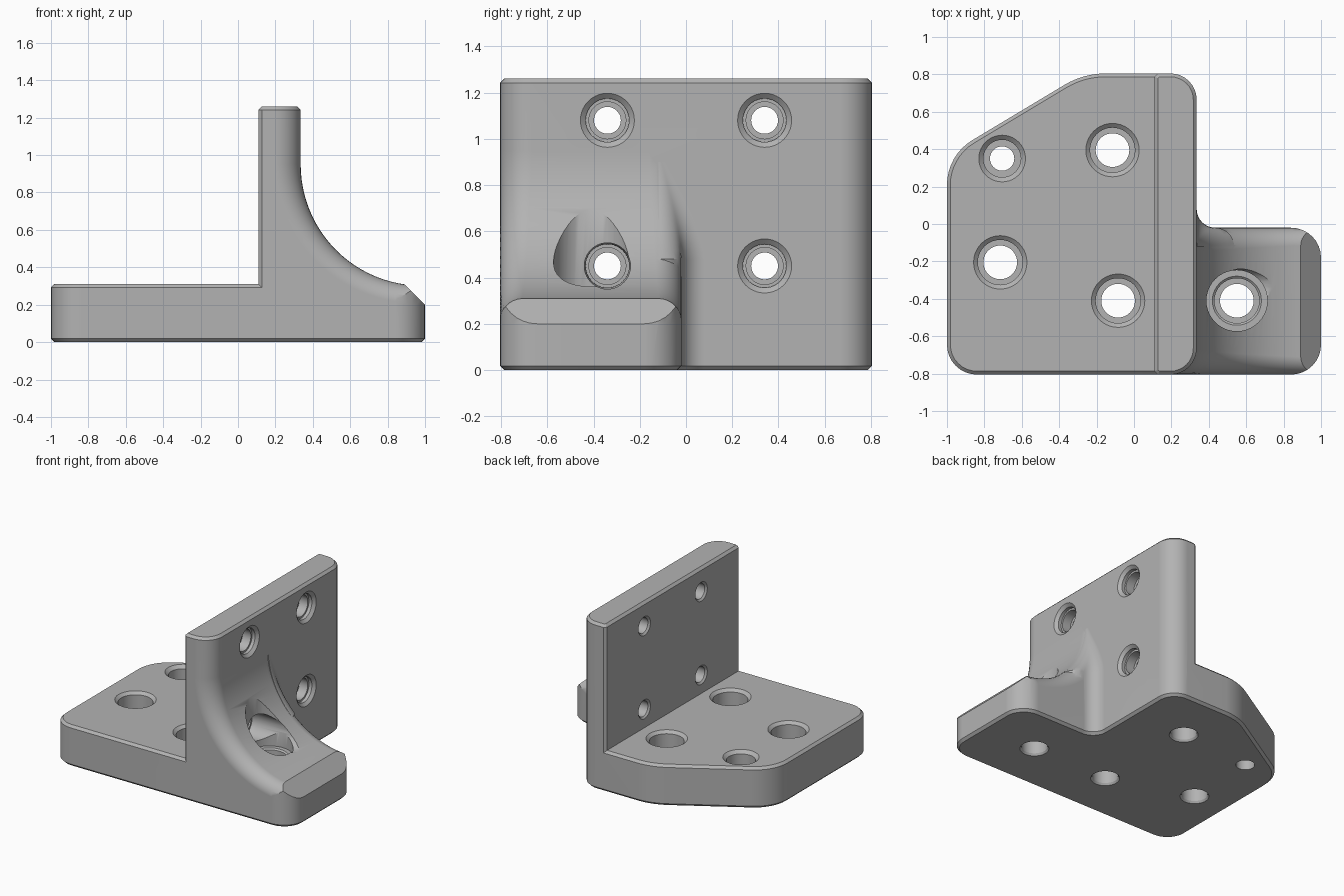
import bpy
import bmesh
from math import sin, cos, pi, acos, sqrt
from mathutils import Vector, Matrix

if "Cube" in bpy.data.objects:
    bpy.data.objects.remove(bpy.data.objects["Cube"])

SEG = 8
FRONT, BACK, STEP = -0.805, 0.805, -0.02   # y of front, back and foot side
FACE = 0.335                               # x of the wall's outer face
CX, CZ, R = 0.983, 0.95, 0.648             # concave sweep of the gusset
CHAMFER = 0.018

metal = bpy.data.materials.new("plain grey metal")
metal.use_nodes = True
grey = (0.45, 0.45, 0.45, 1)
metal.diffuse_color = grey
metal.node_tree.nodes["Principled BSDF"].inputs["Base Color"].default_value = grey


def loft(name, rings):
    """Closed solid through rings with equal point counts."""
    bm = bmesh.new()
    loops = [[bm.verts.new(p) for p in ring] for ring in rings]
    n = len(loops[0])
    for a, b in zip(loops, loops[1:]):
        for i in range(n):
            j = (i + 1) % n
            bm.faces.new((a[i], a[j], b[j], b[i]))
    bm.faces.new(loops[0])
    bm.faces.new(loops[-1])
    bmesh.ops.recalc_face_normals(bm, faces=bm.faces)
    mesh = bpy.data.meshes.new(name)
    bm.to_mesh(mesh)
    bm.free()
    obj = bpy.data.objects.new(name, mesh)
    bpy.context.collection.objects.link(obj)
    mesh.materials.append(metal)
    return obj


def rounded(corners):
    """Outline from (x, y, radius) corners, counter-clockwise."""
    pts = [Vector(c[:2]) for c in corners]
    out = []
    for i, (p, c) in enumerate(zip(pts, corners)):
        r = c[2]
        if r == 0:
            out.append(p)
            continue
        a = (pts[i - 1] - p).normalized()
        b = (pts[(i + 1) % len(pts)] - p).normalized()
        half = acos(a.dot(b)) / 2
        centre = p + (a + b).normalized() * (r / sin(half))
        start = p + a * (r * cos(half) / sin(half)) - centre
        turn = (pi - 2 * half) * (1 if b.x * a.y - b.y * a.x > 0 else -1)
        for k in range(SEG + 1):
            out.append(centre + Matrix.Rotation(turn * k / SEG, 2) @ start)
    return out


def inset(outline, d):
    out = []
    for i, p in enumerate(outline):
        e = (p - outline[i - 1]).normalized()
        f = (outline[(i + 1) % len(outline)] - p).normalized()
        m, n = Vector((e.y, -e.x)), Vector((f.y, -f.x))
        out.append(p - (m + n) * (d / (1 + m.dot(n))))
    return out


def prism(name, outline, layers):
    """Stack an outline at (height, inset) layers."""
    return loft(name, [[(p.x, p.y, z) for p in inset(outline, d)] for z, d in layers])


def combine(target, tool, operation):
    mod = target.modifiers.new(tool.name, 'BOOLEAN')
    mod.operation, mod.solver, mod.object = operation, 'EXACT', tool
    graph = bpy.context.evaluated_depsgraph_get()
    mesh = bpy.data.meshes.new_from_object(target.evaluated_get(graph))
    target.modifiers.clear()
    target.data = mesh
    bpy.data.objects.remove(tool)


def drill(profile, centre, axis):
    """Cut a hole given as (position along axis, radius) steps."""
    rings = []
    for h, r in profile:
        ring = []
        for k in range(40):
            u, v = r * cos(2 * pi * k / 40), r * sin(2 * pi * k / 40)
            a, b = centre[0] + u, centre[1] + v
            ring.append((a, b, h) if axis == 'z' else (h, a, b))
        rings.append(ring)
    combine(bracket, loft("hole_cutter", rings), 'DIFFERENCE')


# Base slab, following the whole plan including the foot
left_side = [(-0.27, BACK, 0.43), (-1, 0.367, 0.28), (-1, FRONT, 0.16)]
plan = rounded(left_side + [(1, FRONT, 0.16), (1, STEP, 0.16),
                            (FACE, STEP, 0.1), (FACE, BACK, 0.14)])
bracket = prism("bracket", plan, [(0, CHAMFER), (CHAMFER, 0), (0.2, 0)])

# Raised plate behind the wall
plate = rounded(left_side + [(0.2, FRONT, 0), (0.2, BACK, 0)])
raised_plate = prism("raised_plate", plate, [(0.2, 0), (0.31 - CHAMFER, 0), (0.31, CHAMFER)])

# Upright wall
c = 0.11 + CHAMFER
wall = rounded([(0.11, FRONT + CHAMFER, 0), (c, FRONT, 0), (FACE, FRONT, 0.14),
                (FACE, BACK, 0.14), (c, BACK, 0), (0.11, BACK - CHAMFER, 0)])
wall = prism("wall", wall, [(0.2, 0), (1.26 - CHAMFER, 0), (1.26, CHAMFER)])

# Gusset: a rounded cross-section swept down the concave curve
rings = []
STEPS = 24
for i in range(STEPS + 2):
    t = min(i / STEPS, 1)
    n = Vector((-cos(t * pi / 2), -sin(t * pi / 2)))
    px = CX + R * n.x if i <= STEPS else 1.1
    pz = CZ + R * n.y
    r = 0.14 - 0.05 * t
    section = []
    for k in range(SEG + 1):
        a = pi / 2 * k / SEG
        section.append((FRONT + r * (1 - cos(a)), r * (1 - sin(a))))
    section += [(FRONT + STEP - y, d) for y, d in reversed(section)]
    ring = [(px + n.x * d, y, pz + n.y * d) for y, d in section]
    bx, bz = 0.15 + 0.95 * i / (STEPS + 1), CZ if i == 0 else 0.2
    rings.append(ring + [(bx, STEP, bz), (bx, FRONT, bz)])
gusset = loft("gusset", rings)
combine(gusset, prism("foot_outline", plan, [(0.1, 0), (1.1, 0)]), 'INTERSECT')

# Sloped toe of the foot
toe = [(0.6, 0.6), (1.2, 0), (1.2, 0.6)]
toe_cutter = loft("toe_cutter", [[(x, y, z) for x, z in toe] for y in (-1, 0.3)])
combine(gusset, toe_cutter, 'DIFFERENCE')

# Fillet blending the gusset's side into the wall
rings = []
r = 0.1
for i in range(21):
    z = 0.2 + 0.7 * i / 20
    d = min(2 * r, CX - sqrt(max(R * R - (CZ - z) ** 2, 0)) - FACE)
    theta = acos(1 - d / (2 * r))
    y0 = STEP - r
    y1 = y0 + 2 * r * sin(theta)
    angles = [theta * k / SEG for k in range(SEG + 1)]
    ring = [(FACE + r * (1 - cos(a)), y1 - r * sin(a), z) for a in angles]
    ring += [(FACE + d - r * (1 - cos(a)), y0 + r * sin(a), z) for a in reversed(angles[:-1])]
    rings.append(ring + [(0.25, y0, z), (0.25, y1, z)])
side_fillet = loft("side_fillet", rings)

for part in (raised_plate, wall, gusset, side_fillet):
    combine(bracket, part, 'UNION')

# Counterbored holes down through the base
bore = [(-0.1, 0.1), (0, 0.1), (0.015, 0.09), (0.14, 0.09), (0.14, 0.12),
        (0.29, 0.12), (0.312, 0.145), (0.5, 0.145)]
for centre in [(-0.715, -0.205), (-0.115, 0.395), (-0.085, -0.41), (0.55, -0.41)]:
    drill(bore, centre, 'z')
drill([(-0.1, 0.065), (0.14, 0.065), (0.14, 0.1), (0.287, 0.1), (0.312, 0.127), (0.5, 0.127)],
      (-0.705, 0.35), 'z')
# Tool clearance above the foot hole
drill([(0.3, 0.163), (1, 0.163)], (0.55, -0.41), 'z')

# Counterbored holes through the wall
for y, z in [(-0.34, 1.08), (0.34, 1.08), (0.34, 0.45), (-0.34, 0.45)]:
    mouth = 0.118 if (y > 0 or z > 1) else 0.1
    drill([(0.05, 0.072), (0.11, 0.072), (0.122, 0.058), (0.22, 0.058), (0.22, 0.08),
           (0.29, 0.08), (0.29, 0.094), (0.315, 0.094), (0.336, mouth), (1.2, mouth)],
          (y, z), 'x')

# Clean up and shade
bm = bmesh.new()
bm.from_mesh(bracket.data)
bmesh.ops.remove_doubles(bm, verts=bm.verts, dist=0.0003)
bmesh.ops.dissolve_limit(bm, angle_limit=0.005, verts=bm.verts, edges=bm.edges)
bm.to_mesh(bracket.data)
bm.free()
bpy.ops.object.select_all(action='DESELECT')
bracket.select_set(True)
bpy.context.view_layer.objects.active = bracket
bpy.ops.object.shade_smooth_by_angle(angle=0.52)
bracket.modifiers.new("even_shading", 'WEIGHTED_NORMAL').keep_sharp = True
